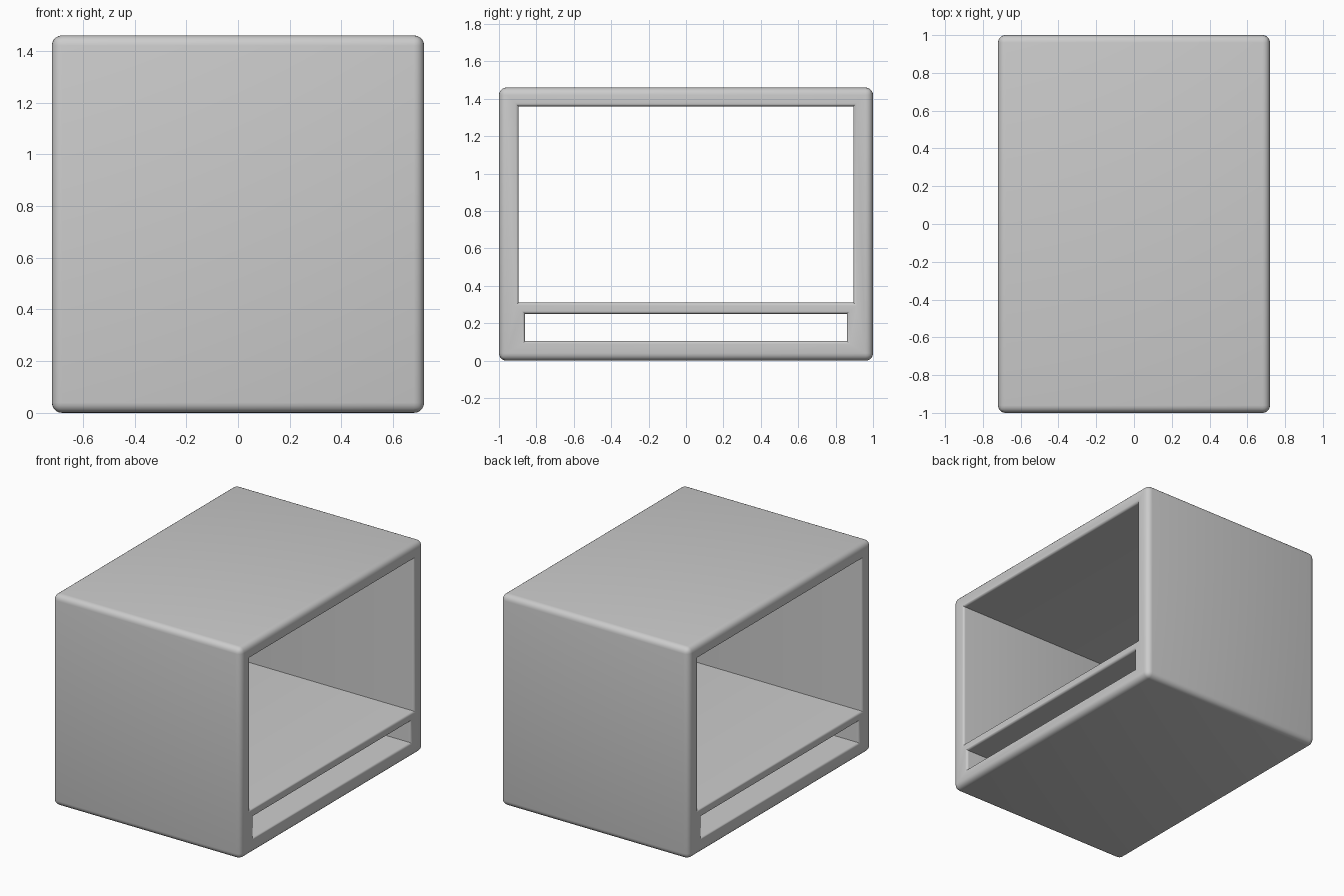
import bpy, bmesh, math

if "Cube" in bpy.data.objects:
    bpy.data.objects.remove(bpy.data.objects["Cube"], do_unlink=True)

HALF_X = 0.72
OUTER = (-1.0, 1.0, 0.0, 1.46)        # y0, y1, z0, z1
UPPER = (-0.895, 0.895, 0.31, 1.36)   # large opening above the shelf
LOWER = (-0.86, 0.86, 0.105, 0.25)    # slot below the shelf

grey = bpy.data.materials.new("light_grey")
grey.use_nodes = True
grey.diffuse_color = (0.6, 0.6, 0.6, 1)
grey.node_tree.nodes["Principled BSDF"].inputs["Base Color"].default_value = (0.6, 0.6, 0.6, 1)

bm = bmesh.new()


def loop(x, rect):
    y0, y1, z0, z1 = rect
    return [bm.verts.new((x, y, z)) for y, z in ((y0, z0), (y1, z0), (y1, z1), (y0, z1))]


# Open end frames: top rail, bottom rail, shelf edge and two posts
ends = []
for x in (-HALF_X, HALF_X):
    o, u, s = (loop(x, r) for r in (OUTER, UPPER, LOWER))
    for face in ((o[3], o[2], u[2], u[3]), (o[0], o[1], s[1], s[0]),
                 (s[3], s[2], u[1], u[0]),
                 (o[0], s[0], s[3], u[0], u[3], o[3]),
                 (o[1], s[1], s[2], u[1], u[2], o[2])):
        bm.faces.new(face)
    ends.append((o, u, s))

# Outer skin and opening walls running from end to end
for a, b in zip(*ends):
    for i in range(4):
        j = (i + 1) % 4
        bm.faces.new((a[i], a[j], b[j], b[i]))
bmesh.ops.recalc_face_normals(bm, faces=bm.faces)

# Round the opening rims, leaving the inner corners sharp
rims = [bm.edges.get((ring[i], ring[(i + 1) % 4]))
        for end in ends for ring in end[1:] for i in range(4)]
bmesh.ops.bevel(bm, geom=rims, offset=0.02, segments=4, profile=0.5,
                affect='EDGES', clamp_overlap=True)

# Round all outer edges
outer_verts = {v for end in ends for v in end[0]}
outer = [e for e in bm.edges if all(v in outer_verts for v in e.verts)]
bmesh.ops.bevel(bm, geom=outer, offset=0.04, segments=5, profile=0.5,
                affect='EDGES', clamp_overlap=True)
bmesh.ops.recalc_face_normals(bm, faces=bm.faces)

mesh = bpy.data.meshes.new("cabinet_shell")
bm.to_mesh(mesh)
bm.free()
mesh.materials.append(grey)
cabinet = bpy.data.objects.new("cabinet_shell", mesh)
bpy.context.collection.objects.link(cabinet)

bpy.context.view_layer.objects.active = cabinet
cabinet.select_set(True)
bpy.ops.object.shade_smooth_by_angle(angle=math.radians(35))
